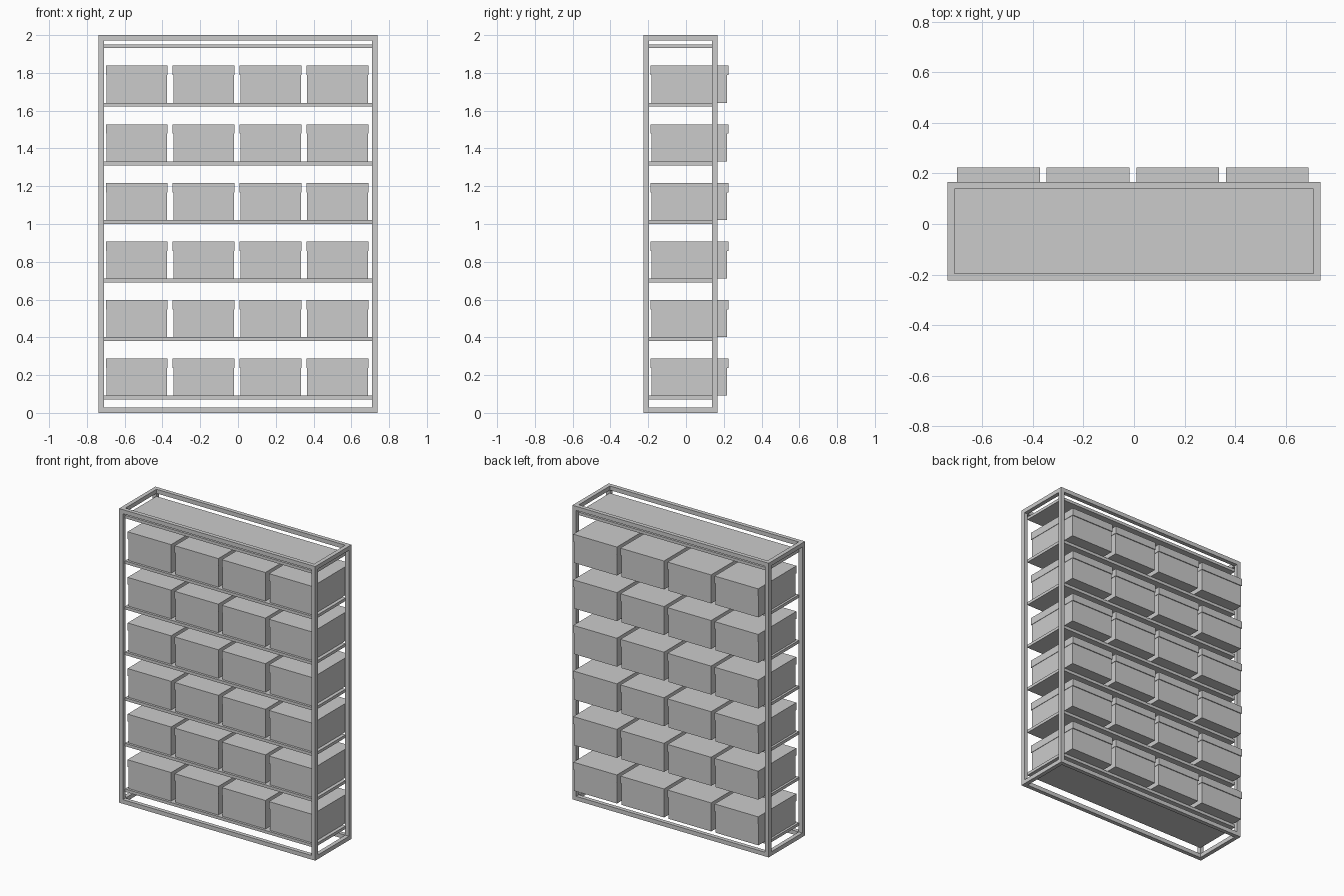
import bpy, bmesh
from mathutils import Vector

if "Cube" in bpy.data.objects:
    bpy.data.objects.remove(bpy.data.objects["Cube"])


def add_cuboid(bm, lo, hi):
    lo, hi = Vector(lo), Vector(hi)
    verts = bmesh.ops.create_cube(bm, size=1)["verts"]
    for v in verts:
        v.co = (lo + hi) / 2 + v.co * (hi - lo)


def make(name, cuboids):
    bm = bmesh.new()
    for lo, hi in cuboids:
        add_cuboid(bm, lo, hi)
    mesh = bpy.data.meshes.new(name)
    bm.to_mesh(mesh)
    bm.free()
    obj = bpy.data.objects.new(name, mesh)
    bpy.context.collection.objects.link(obj)
    return obj


X, Y0, Y1, H, T = 0.738, -0.224, 0.166, 2.0, 0.028

# upright posts
for side, x in (("left", -X), ("right", X - T)):
    for end, y in (("front", Y0), ("back", Y1 - T)):
        make(f"{end}_{side}_post", [((x, y, 0), (x + T, y + T, H))])

# top and bottom rails, running between the posts
for level, z in (("bottom", 0), ("top", H - T)):
    for end, y in (("front", Y0), ("back", Y1 - T)):
        make(f"{level}_{end}_rail", [((-X + T, y, z), (X - T, y + T, z + T))])
    for side, x in (("left", -X), ("right", X - T)):
        make(f"{level}_{side}_rail", [((x, Y0 + T, z), (x + T, Y1 - T, z + T))])

# shelves, with four lidded storage boxes on all but the top one
E = 0.002
for row in range(7):
    z = 0.091 + row * 0.31
    make(f"shelf_{row + 1}", [((-X + T - E, Y0 + T - E, z - 0.02),
                               (X - T + E, Y1 - T + E, z))])
    if row == 6:
        break
    for col in range(4):
        cx = -0.536 + col * 0.3545
        make(f"box_{row + 1}_{col + 1}",
             [((cx - 0.161, -0.182, z), (cx + 0.161, 0.218, z + 0.15))])
        make(f"box_lid_{row + 1}_{col + 1}",
             [((cx - 0.164, -0.187, z + 0.147), (cx + 0.164, 0.224, z + 0.197))])
